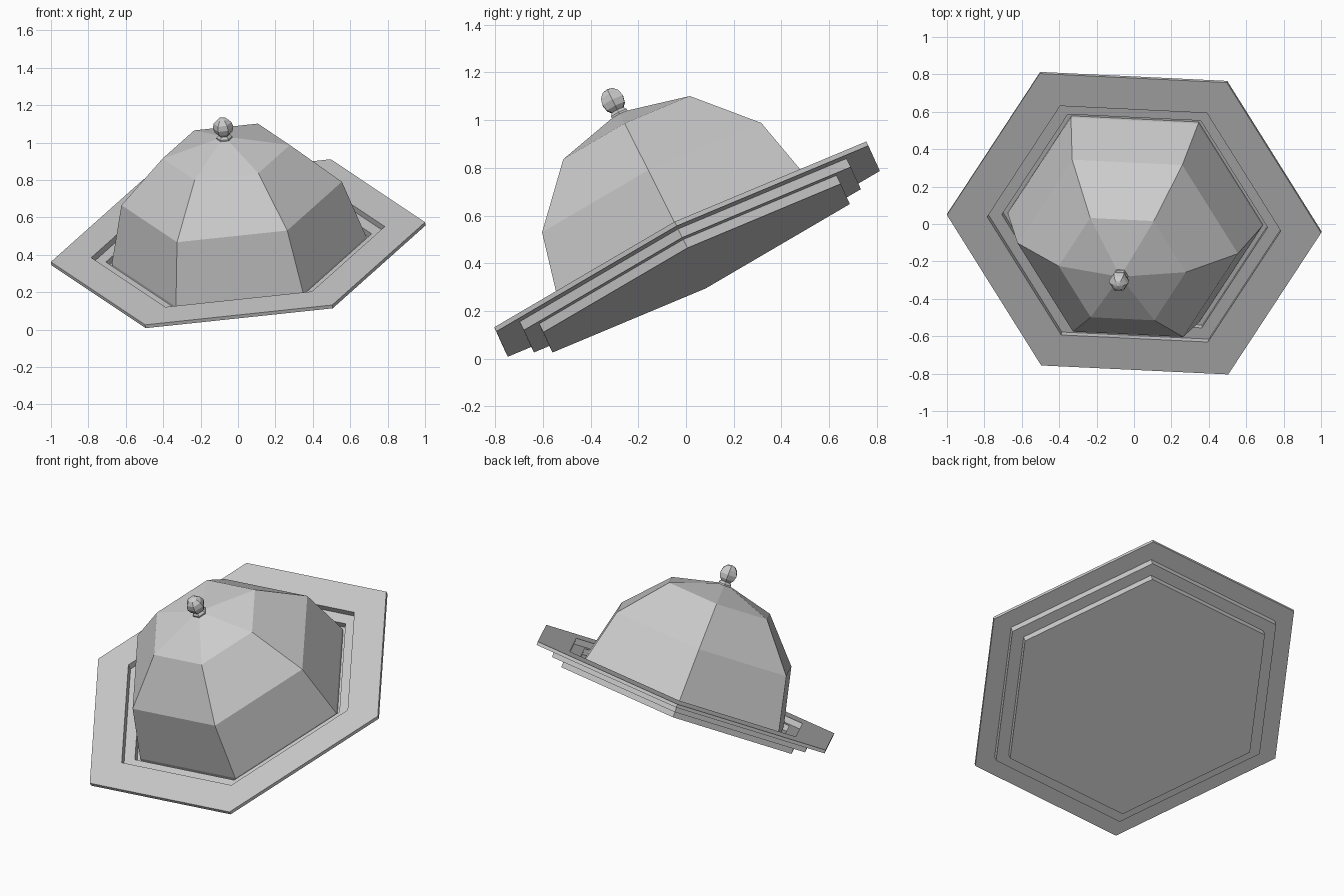
import bpy, bmesh
from math import sin, cos, pi
from mathutils import Vector, Matrix

if "Cube" in bpy.data.objects:
    bpy.data.objects.remove(bpy.data.objects["Cube"])

SIDES = 6

# Shared tilted frame: centre of the tray rim, axis leaning forward and left
axis = Vector((-0.13, -0.5, 1.0)).normalized()
side = Vector((1.0, 0.005, 0.0))
side = (side - axis * side.dot(axis)).normalized()
depth = axis.cross(side)
# z components fall out of the plane of the rim
frame = Matrix.Translation((0, 0, 0.468)) @ Matrix((side, depth, axis)).transposed().to_4x4()


def lathe(name, profile):
    """Spin (radius, height) points into a six-sided faceted part."""
    bm = bmesh.new()
    rings = []
    for r, h in profile:
        if r == 0:
            rings.append([bm.verts.new((0, 0, h))] * SIDES)
        else:
            rings.append([bm.verts.new((r * cos(2 * pi * i / SIDES),
                                        r * sin(2 * pi * i / SIDES), h))
                          for i in range(SIDES)])
    for a, b in zip(rings, rings[1:]):
        for i in range(SIDES):
            j = (i + 1) % SIDES
            quad = list(dict.fromkeys((a[i], a[j], b[j], b[i])))
            bm.faces.new(quad)
    bmesh.ops.recalc_face_normals(bm, faces=bm.faces)
    bm.transform(frame)
    mesh = bpy.data.meshes.new(name)
    bm.to_mesh(mesh)
    bm.free()
    obj = bpy.data.objects.new(name, mesh)
    bpy.context.collection.objects.link(obj)
    return obj


def arc(radius, centre, steps, start, end):
    """Points of a circular arc, angles measured up from the equator."""
    pts = []
    for k in range(steps + 1):
        t = start + (end - start) * k / steps
        r = radius * cos(t)
        pts.append((r if r > 1e-6 else 0, centre + radius * sin(t)))
    return pts


# Stepped serving tray: underside tiers, wide rim, stepped recess
lathe("tray", [(0, -0.10), (0.805, -0.10), (0.805, -0.06), (0.885, -0.06),
               (0.885, -0.02), (1.007, -0.02), (1.007, 0.0), (0.79, 0.0),
               (0.79, -0.035), (0.715, -0.035), (0.715, -0.07), (0, -0.07)])

# Domed lid sitting in the recess
lathe("dome_lid", [(0.685, -0.07)] + arc(0.685, -0.05, 3, 0, pi / 2))

# Handle: short flared neck and a faceted ball
lathe("handle_neck", [(0, 0.60), (0.042, 0.60), (0.042, 0.632), (0.03, 0.645),
                      (0.03, 0.67), (0, 0.67)])
lathe("handle_ball", arc(0.055, 0.69, 6, -pi / 2, pi / 2))
